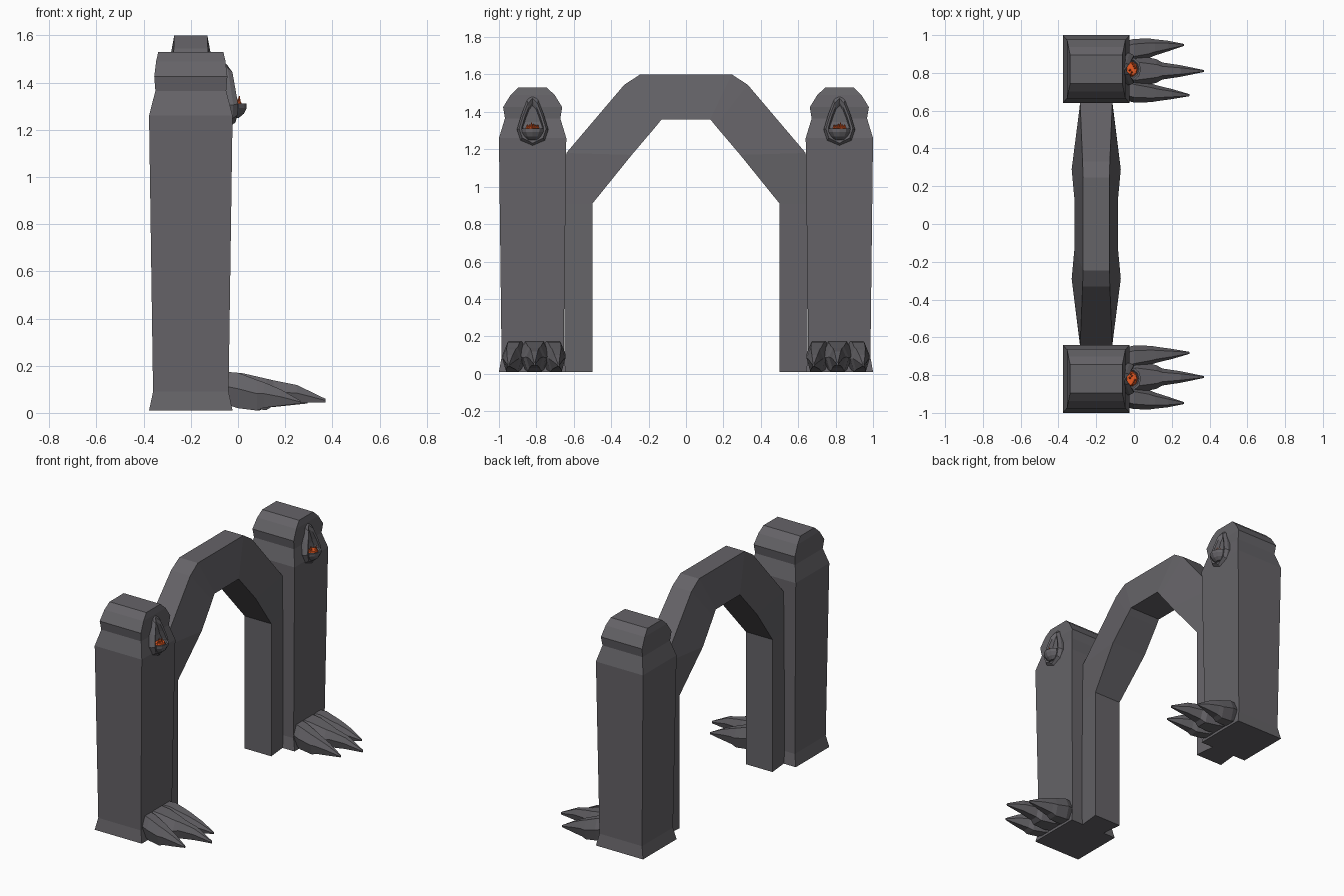
import bpy, bmesh, math, random

if "Cube" in bpy.data.objects:
    bpy.data.objects.remove(bpy.data.objects["Cube"])

random.seed(4)


def material(name, rgb):
    m = bpy.data.materials.new(name)
    m.diffuse_color = (*rgb, 1)
    m.use_nodes = True
    m.node_tree.nodes["Principled BSDF"].inputs["Base Color"].default_value = m.diffuse_color
    return m


STONE = material("dark_stone", (0.13, 0.125, 0.137))
EMBER = material("ember_orange", (0.8, 0.1, 0.015))
PX, PY = -0.20, 0.82          # pillar centre


def loft(bm, rings):
    """Skin a list of equal-length point rings and cap both ends."""
    rows = [[bm.verts.new(p) for p in r] for r in rings]
    n = len(rows[0])
    for a, b in zip(rows, rows[1:]):
        for i in range(n):
            j = (i + 1) % n
            bm.faces.new((a[i], a[j], b[j], b[i]))
    bm.faces.new(rows[0])
    bm.faces.new(rows[-1])


def make(name, mat, lofts, side=1):
    bm = bmesh.new()
    for rings in lofts:
        loft(bm, [[(x, y * side, z) for x, y, z in r] for r in rings])
    bmesh.ops.recalc_face_normals(bm, faces=bm.faces)
    me = bpy.data.meshes.new(name)
    bm.to_mesh(me)
    bm.free()
    me.materials.append(mat)
    ob = bpy.data.objects.new(name, me)
    bpy.context.collection.objects.link(ob)
    return ob


# Arch: (outer y, z, half width), (inner y, z, half width), mirrored over y
half = [((.65, .01, .085), (.5, .01, .10)),
        ((.65, .91, .085), (.5, .91, .10)),
        ((.64, 1.18, .085), (.29, 1.17, .13)),
        ((.33, 1.545, .072), (.16, 1.323, .118)),
        ((.245, 1.6, .07), (.13, 1.36, .115))]


def arch_section(o, i, s):
    return [(PX - o[2], s * o[0], o[1]), (PX + o[2], s * o[0], o[1]),
            (PX + i[2], s * i[0], i[1]), (PX - i[2], s * i[0], i[1])]


make("arch", STONE, [[arch_section(o, i, 1) for o, i in half] +
                     [arch_section(o, i, -1) for o, i in reversed(half)]])

# Pillar sections: z, half x, half y
pillar = [(.01, .177, .18), (.09, .16, .166), (1.26, .177, .18), (1.365, .15, .148),
          (1.425, .155, .158), (1.49, .147, .118), (1.53, .138, .076)]


def rect(z, hx, hy):
    return [(PX + sx * hx, PY + sy * hy, z)
            for sx, sy in ((-1, -1), (1, -1), (1, 1), (-1, 1))]


def toe(rows):
    """Six-sided toe ending in a claw; rows are x, y, half width, bottom, top."""
    out = []
    for x, y, w, b, t in rows:
        m = b + (t - b) * .55
        out.append([(x, y - w * .6, b), (x, y + w * .6, b), (x, y + w, m),
                    (x, y + w * .55, t), (x, y - w * .55, t), (x, y - w, m)])
    return out


toes = [
    [(-.06, .81, .09, .04, .175), (.02, .81, .085, .02, .168), (.12, .81, .062, .012, .145),
     (.15, .81, .045, .03, .138), (.25, .81, .03, .042, .118), (.37, .81, .005, .045, .06)],
    [(-.06, .72, .06, .04, .175), (.0, .705, .062, .02, .17), (.09, .695, .05, .01, .14),
     (.12, .692, .042, .022, .13), (.2, .688, .027, .03, .1), (.295, .682, .005, .04, .052)],
    [(-.06, .905, .06, .04, .175), (.0, .92, .06, .02, .17), (.08, .93, .052, .01, .14),
     (.11, .935, .043, .022, .13), (.18, .942, .028, .03, .1), (.265, .948, .005, .04, .052)],
]

# Teardrop outline (half y, z), with front depth per point
tear = [(0, 1.495, -.045), (.03, 1.462, -.024), (.06, 1.385, -.012),
        (.084, 1.305, 0), (.065, 1.248, -.003), (0, 1.215, -.01)]
tear += [(-y, z, d) for y, z, d in tear[-2:0:-1]]


def tear_ring(scale, depth):
    return [(depth(d), PY + y * scale, 1.34 + (z - 1.34) * scale) for y, z, d in tear]


frame = [tear_ring(1, lambda d: -.08), tear_ring(1, lambda d: d - .02),
         tear_ring(.86, lambda d: d), tear_ring(.7, lambda d: d - .004),
         tear_ring(.6, lambda d: -.045)]


def oval(z, rx, ry, cx=-.015, cy=PY, n=10):
    return [(cx + rx * math.cos(k * math.tau / n), cy + ry * math.sin(k * math.tau / n), z)
            for k in range(n)]


bowl = [oval(1.25, .018, .025), oval(1.268, .04, .045), oval(1.292, .052, .06),
        oval(1.312, .052, .062), oval(1.312, .042, .05), oval(1.3, .036, .042)]

# Embers: a low bed with a few jagged shards
embers = [[oval(1.295, .036, .042), oval(1.315, .03, .034)]]
for k in range(6):
    cx, cy = -.012 + random.uniform(-.012, .02), PY - .027 + k * .011
    embers.append([oval(1.305, .009, .009, cx, cy, 4),
                   oval(random.uniform(1.328, 1.346), .002, .003, cx, cy, 4)])

for side, tag in ((1, "left"), (-1, "right")):
    make("pillar_" + tag, STONE, [[rect(*r) for r in pillar]], side)
    make("clawed_foot_" + tag, STONE, [toe(t) for t in toes], side)
    make("lamp_frame_" + tag, STONE, [frame], side)
    make("lamp_bowl_" + tag, STONE, [bowl], side)
    make("embers_" + tag, EMBER, embers, side)
